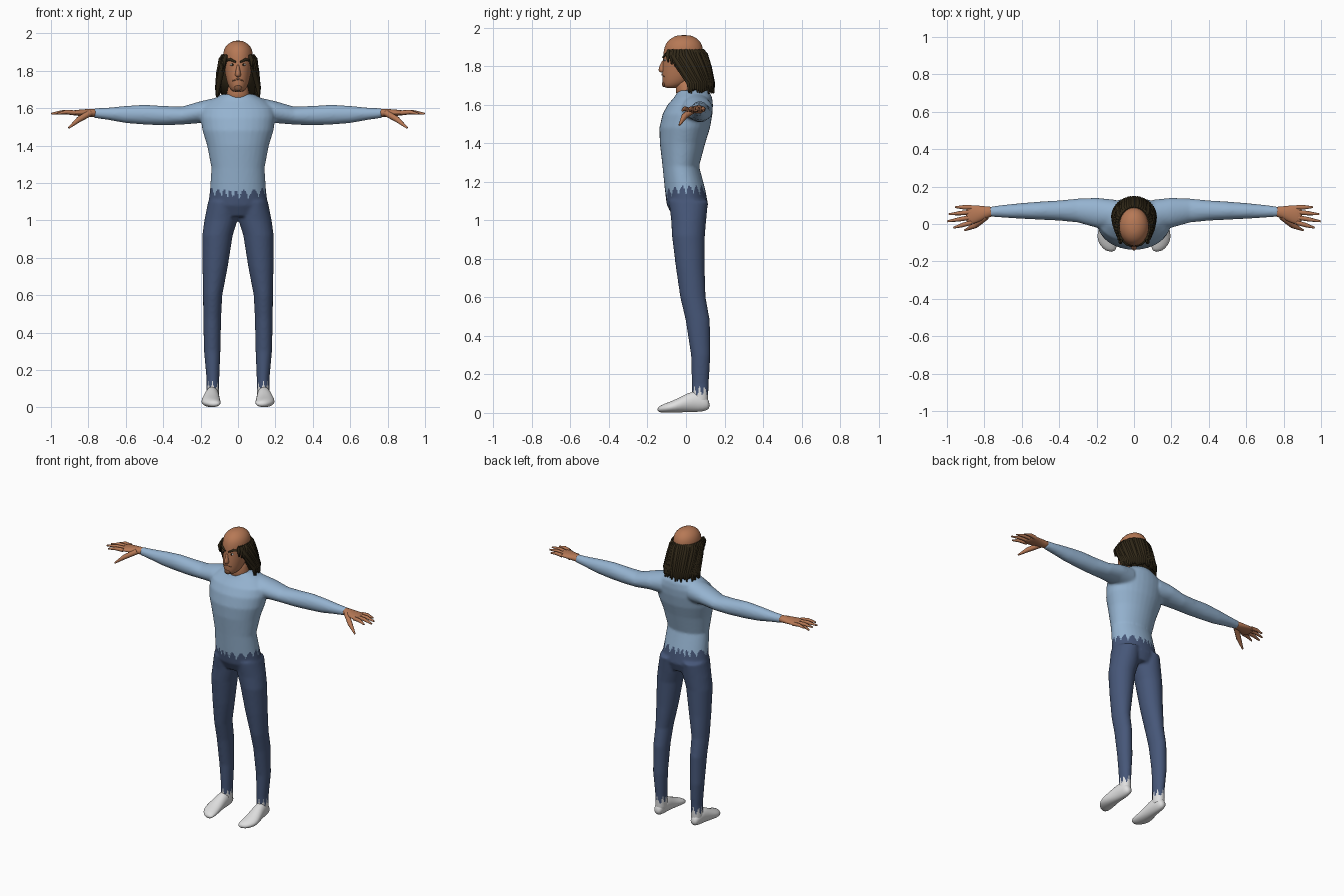
import bpy, bmesh, math, random
from mathutils import Matrix

random.seed(4)
if "Cube" in bpy.data.objects:
    bpy.data.objects.remove(bpy.data.objects["Cube"])


def material(name, *rgb):
    m = bpy.data.materials.new(name)
    m.use_nodes = True
    m.diffuse_color = (*rgb, 1)
    m.node_tree.nodes["Principled BSDF"].inputs["Base Color"].default_value = (*rgb, 1)
    return m


SHIRT = material("light blue shirt", .30, .45, .63)
DENIM = material("dark blue denim", .062, .095, .19)
SKIN = material("tan skin", .47, .19, .092)
HAIR = material("dark brown hair", .03, .021, .009)
WHITE = material("white cloth", .74, .74, .74)
STUBBLE = material("brown stubble", .2, .085, .042)


def loft(bm, axis, rings, side=1, n=24):
    """Closed skin over elliptical rings: (position, low u, high u, low v, high v)."""
    loops = []
    for p, u0, u1, v0, v1 in rings:
        loop = []
        for i in range(n):
            a = 2 * math.pi * i / n
            u = (u0 + u1) / 2 + (u1 - u0) / 2 * math.cos(a)
            v = (v0 + v1) / 2 + (v1 - v0) / 2 * math.sin(a)
            x, y, z = {"x": (p, u, v), "y": (u, p, v), "z": (u, v, p)}[axis]
            loop.append(bm.verts.new((x * side, y, z)))
        loops.append(loop)
    faces = [bm.faces.new(loops[0]), bm.faces.new(loops[-1])]
    for a, b in zip(loops, loops[1:]):
        faces += [bm.faces.new((a[i], a[(i + 1) % n], b[(i + 1) % n], b[i])) for i in range(n)]
    bmesh.ops.recalc_face_normals(bm, faces=faces)


def blob(bm, loc, scale):
    bmesh.ops.create_icosphere(bm, subdivisions=2, radius=1,
                               matrix=Matrix.Translation(loc) @ Matrix.Diagonal((*scale, 1)))


def bake(obj, *mats):
    """Turn the evaluated shape into a plain smooth mesh with its materials."""
    bpy.context.view_layer.update()
    deps = bpy.context.evaluated_depsgraph_get()
    mesh = bpy.data.meshes.new_from_object(obj.evaluated_get(deps))
    name = obj.name
    bpy.data.objects.remove(obj)
    mesh.materials.clear()
    for m in mats:
        mesh.materials.append(m)
    for p in mesh.polygons:
        p.use_smooth = True
        p.material_index = 0
    new = bpy.data.objects.new(name, mesh)
    new.name = name
    bpy.context.collection.objects.link(new)
    return new


def finish(name, bm, *mats, subdiv=0, voxel=0):
    mesh = bpy.data.meshes.new(name)
    bm.to_mesh(mesh)
    bm.free()
    obj = bpy.data.objects.new(name, mesh)
    bpy.context.collection.objects.link(obj)
    if subdiv:
        obj.modifiers.new("round", "SUBSURF").levels = subdiv
    if voxel:
        r = obj.modifiers.new("merge", "REMESH")
        r.mode, r.voxel_size = "VOXEL", voxel
        s = obj.modifiers.new("blend", "SMOOTH")
        s.factor, s.iterations = .5, 6
    return bake(obj, *mats)


def tubes(name, paths, mat):
    """Tapered tubes through points (x, y, z, radius)."""
    cu = bpy.data.curves.new(name, "CURVE")
    cu.dimensions, cu.bevel_depth, cu.bevel_resolution = "3D", 1, 2
    cu.use_fill_caps = True
    for path in paths:
        sp = cu.splines.new("POLY")
        sp.points.add(len(path) - 1)
        for pt, (x, y, z, r) in zip(sp.points, path):
            pt.co, pt.radius = (x, y, z, 1), r
    obj = bpy.data.objects.new(name, cu)
    bpy.context.collection.objects.link(obj)
    return bake(obj, mat)


# Clothed body: torso, arms and legs merged into one smooth skin
torso = [(1.02, .13, -.07, .095), (1.08, .16, -.1, .115), (1.16, .15, -.11, .1),
         (1.28, .142, -.122, .068), (1.4, .165, -.136, .1), (1.48, .19, -.138, .125),
         (1.55, .2, -.122, .137), (1.6, .195, -.095, .14), (1.64, .15, -.06, .135),
         (1.675, .085, -.04, .115)]
arm = [(.1, -.03, .13, 1.51, 1.66), (.2, -.02, .14, 1.52, 1.637), (.3, .008, .136, 1.512, 1.608),
       (.4, .018, .126, 1.508, 1.612), (.5, .023, .12, 1.512, 1.618), (.6, .028, .112, 1.52, 1.612),
       (.7, .034, .102, 1.538, 1.602), (.775, .04, .092, 1.548, 1.599)]
leg = [(1.1, .0, .16, -.09, .115), (1.0, .003, .18, -.077, .105), (.92, .028, .191, -.073, .098),
       (.75, .055, .19, -.052, .097), (.6, .084, .187, -.03, .102), (.48, .09, .186, -.002, .124),
       (.3, .094, .182, .026, .127), (.15, .1, .168, .03, .118), (.05, .1, .17, .03, .115)]
bm = bmesh.new()
loft(bm, "z", [(z, -w, w, a, b) for z, w, a, b in torso], n=32)
for side in (1, -1):
    loft(bm, "x", arm, side)
    loft(bm, "z", leg, side)
body = finish("clothed_body", bm, SHIRT, DENIM, WHITE, voxel=.008)

# Ragged hem and cuffs
for p in body.data.polygons:
    x, y, z = p.center
    a = math.atan2(y, x)
    hem = 1.18 - .02 * abs(math.sin(a)) * (y < 0) - .045 * (1 - abs(math.sin(9 * a + math.sin(3 * a))))
    c = math.atan2(y - .07, abs(x) - .135)
    cuff = .095 + .05 * (1 - abs(math.sin(4 * c)))
    if z < hem:
        p.material_index = 2 if z < cuff else 1

# Feet, palms and fingers
foot = [(.125, .115, .158, .02, .06), (.09, .104, .17, .005, .105), (.04, .1, .177, .003, .12),
        (-.02, .097, .19, .002, .088), (-.07, .092, .201, 0, .063), (-.115, .09, .185, 0, .048),
        (-.15, .098, .145, .004, .03)]
palm = [(.745, .04, .093, 1.55, 1.598), (.785, .034, .094, 1.552, 1.597),
        (.83, .008, .1, 1.556, 1.594), (.87, -.004, .102, 1.56, 1.59), (.9, .002, .098, 1.564, 1.586)]
fingers = [(.008, -.02, .965), (.036, .014, .998), (.064, .052, .99), (.089, .09, .955)]
for side, label in ((1, "left"), (-1, "right")):
    bm = bmesh.new()
    loft(bm, "y", foot, side, n=14)
    finish(label + "_foot", bm, WHITE, subdiv=1)
    bm = bmesh.new()
    loft(bm, "x", palm, side, n=14)
    finish(label + "_palm", bm, SKIN, subdiv=1)
    digits = [[(.87 * side, y0, 1.575, .013),
               ((.87 + tip) / 2 * side, (y0 + y1) / 2, 1.579, .0115),
               (tip * side, y1, 1.57, .005)] for y0, y1, tip in fingers]
    digits.append([(.79 * side, .04, 1.574, .018), (.85 * side, -.008, 1.54, .016),
                   (.905 * side, -.034, 1.494, .005)])
    tubes(label + "_fingers", digits, SKIN)

# Head with neck, nose and ears
bm = bmesh.new()
skull = [(1.685, .022, -.108, -.05), (1.7, .042, -.12, .0), (1.73, .058, -.124, .04),
         (1.78, .069, -.125, .07), (1.83, .076, -.12, .086), (1.88, .083, -.118, .092),
         (1.92, .075, -.106, .082), (1.945, .054, -.08, .058), (1.962, .022, -.042, .022)]
loft(bm, "z", [(z, -w, w, a, b) for z, w, a, b in skull])
loft(bm, "z", [(1.63, -.075, .075, -.055, .08), (1.672, -.06, .06, -.05, .075),
               (1.75, -.052, .052, -.06, .06)])
loft(bm, "z", [(1.765, -.012, .012, -.136, -.09), (1.778, -.019, .019, -.146, -.09),
               (1.8, -.012, .012, -.139, -.09), (1.838, -.008, .008, -.122, -.09)], n=12)
for s in (1, -1):
    blob(bm, (.093 * s, -.01, 1.815), (.014, .018, .03))
finish("head", bm, SKIN, subdiv=1)

# Face details
bm = bmesh.new()
for s in (1, -1):
    blob(bm, (.03 * s, -.108, 1.832), (.013, .006, .006))
finish("eyes", bm, WHITE)
bm = bmesh.new()
for s in (1, -1):
    blob(bm, (.03 * s, -.112, 1.832), (.006, .004, .006))
finish("irises", bm, HAIR)
tubes("eyebrows", [[(.012 * s, -.119, 1.846, .005), (.04 * s, -.106, 1.86, .008),
                    (.066 * s, -.08, 1.855, .006)] for s in (1, -1)], HAIR)
tubes("moustache", [[(-.03, -.112, 1.745, .003), (0, -.122, 1.757, .006),
                     (.03, -.112, 1.745, .003)]], STUBBLE)
bm = bmesh.new()
blob(bm, (0, -.114, 1.708), (.022, .011, .018))
finish("goatee", bm, STUBBLE)

# Long hair: a back shell under hanging locks, plus short temple curls
bm = bmesh.new()
shell = [(1.675, .092, .03, .132), (1.75, .09, .0, .12), (1.85, .085, -.03, .102), (1.885, .08, -.03, .09)]
loft(bm, "z", [(z, -w, w, a, b) for z, w, a, b in shell])
finish("hair_shell", bm, HAIR)
locks = []
COUNT = 34
for i in range(COUNT):
    a = (2 * i / (COUNT - 1) - 1) * 2.25
    b, c = a * .9, a * .8
    out = random.uniform(0, .008)
    locks.append([(.08 * math.sin(a), -.015 + .1 * math.cos(a), 1.885, .008),
                  ((.086 + out) * math.sin(a), -.013 + (.107 + out) * math.cos(a), 1.86, .013),
                  ((.096 + out) * math.sin(b), .01 + (.104 + out) * math.cos(b), 1.79, .014),
                  (.11 * math.sin(c), .038 + .1 * math.cos(c), 1.71, .013),
                  (.115 * math.sin(c), .04 + .104 * math.cos(c), random.uniform(1.655, 1.685), .004)])
for s in (1, -1):
    for k in range(4):
        x, y = (.066 + .006 * k) * s, -.092 + .018 * k
        locks.append([(x, y, 1.885, .006), (x * 1.1, y - .004, 1.86, .011),
                      (x * 1.12, y, 1.82 - .012 * k, .004)])
tubes("hair_locks", locks, HAIR)
